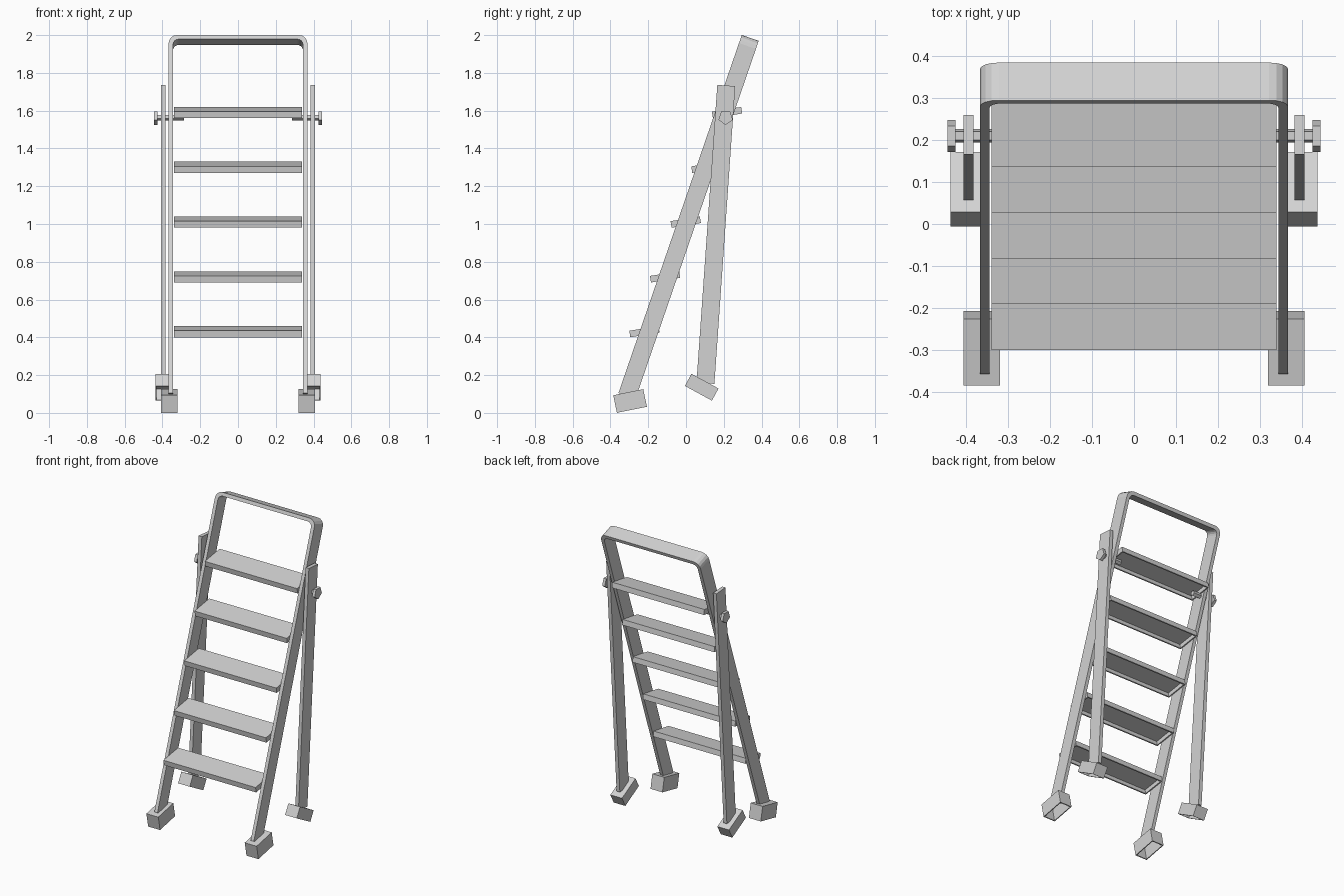
import bpy, bmesh
from math import radians, sin, cos, pi
from mathutils import Matrix, Vector

cube = bpy.data.objects.get("Cube")
if cube:
    bpy.data.objects.remove(cube, do_unlink=True)

GREY = (0.65, 0.65, 0.65, 1.0)
grey = bpy.data.materials.new("light_grey")
grey.use_nodes = True
grey.diffuse_color = GREY
grey.node_tree.nodes["Principled BSDF"].inputs["Base Color"].default_value = GREY


def finish(name, bm, centre, tilt):
    """Turn a bmesh into an object, pitched about x and moved into place."""
    bmesh.ops.recalc_face_normals(bm, faces=bm.faces)
    place = Matrix.Translation(centre) @ Matrix.Rotation(radians(tilt), 4, 'X')
    bm.transform(place)
    mesh = bpy.data.meshes.new(name)
    bm.to_mesh(mesh)
    bm.free()
    mesh.materials.append(grey)
    obj = bpy.data.objects.new(name, mesh)
    bpy.context.collection.objects.link(obj)
    return obj


def block(name, centre, size, tilt, shell=0):
    """Box; with a shell thickness it is hollow and open underneath."""
    bm = bmesh.new()
    bmesh.ops.create_cube(bm, size=1)
    bmesh.ops.scale(bm, vec=size, verts=bm.verts)
    if shell:
        bm.normal_update()
        bottom = min(bm.faces, key=lambda f: f.calc_center_median().z)
        normals_out = [f for f in bm.faces if f != bottom]
        bmesh.ops.delete(bm, geom=[bottom], context='FACES_ONLY')
    obj = finish(name, bm, centre, tilt)
    if shell:
        mod = obj.modifiers.new("shell", 'SOLIDIFY')
        mod.thickness = shell
        mod.offset = -1
        mod.use_even_offset = True
    return obj


def rod(name, x0, x1, y, z, radius):
    """Five-sided rod along x with one corner pointing down."""
    bm = bmesh.new()
    ring = [bm.verts.new((x0, y + radius * sin(2 * pi * i / 5),
                          z - radius * cos(2 * pi * i / 5))) for i in range(5)]
    face = bm.faces.new(ring)
    ext = bmesh.ops.extrude_face_region(bm, geom=[face], use_keep_orig=True)
    moved = [v for v in ext["geom"] if isinstance(v, bmesh.types.BMVert)]
    bmesh.ops.translate(bm, vec=(x1 - x0, 0, 0), verts=moved)
    return finish(name, bm, (0, 0, 0), 0)


def arch(half, top, radius, length, steps=4):
    """Half-width arch with rounded corners, from right foot to left foot."""
    pts = [(-half, -length)]
    for i in range(steps + 1):
        a = pi / 2 * i / steps
        pts.append((-half + radius - radius * cos(a), top - radius + radius * sin(a)))
    return pts + [(-x, z) for x, z in reversed(pts)]


# Front frame: one flat band bent into an arch, leaning back
band = 0.095
bm = bmesh.new()
outer = arch(0.367, 0, 0.045, 2.005)
inner = arch(0.344, -0.023, 0.03, 2.005)
rings = [[bm.verts.new((x, y, z)) for x, z in path]
         for path, y in ((outer, -band / 2), (outer, band / 2),
                         (inner, band / 2), (inner, -band / 2))]
for r in range(4):
    a, b = rings[r], rings[(r + 1) % 4]
    for i in range(len(a) - 1):
        bm.faces.new((a[i], a[i + 1], b[i + 1], b[i]))
for end in (0, -1):
    bm.faces.new([ring[end] for ring in rings])
finish("front_frame", bm, (0, 0.34, 1.985), -19)

# Steps: shallow trays open underneath, tipped slightly forward
for i in range(5):
    block(f"step_{i + 1}", (0, -0.22 + 0.1093 * i, 0.43 + 0.29 * i),
          (0.68, 0.157, 0.035), 9, shell=0.008)

# Rear legs, feet and pivot bolts on both sides
for side, s in (("left", 1), ("right", -1)):
    block(f"rear_leg_{side}", (s * 0.395, 0.158, 0.945), (0.024, 0.095, 1.58), 356)
    block(f"rear_foot_{side}", (s * 0.395, 0.083, 0.136),
          (0.086, 0.163, 0.073), -28.6, shell=0.006)
    block(f"front_foot_{side}", (s * 0.363, -0.296, 0.063),
          (0.088, 0.162, 0.095), 11.5, shell=0.006)
    rod(f"bolt_shaft_{side}", s * 0.285, s * 0.43, 0.21, 1.564, 0.017)
    rod(f"bolt_head_{side}", s * 0.426, s * 0.445, 0.21, 1.564, 0.04)
